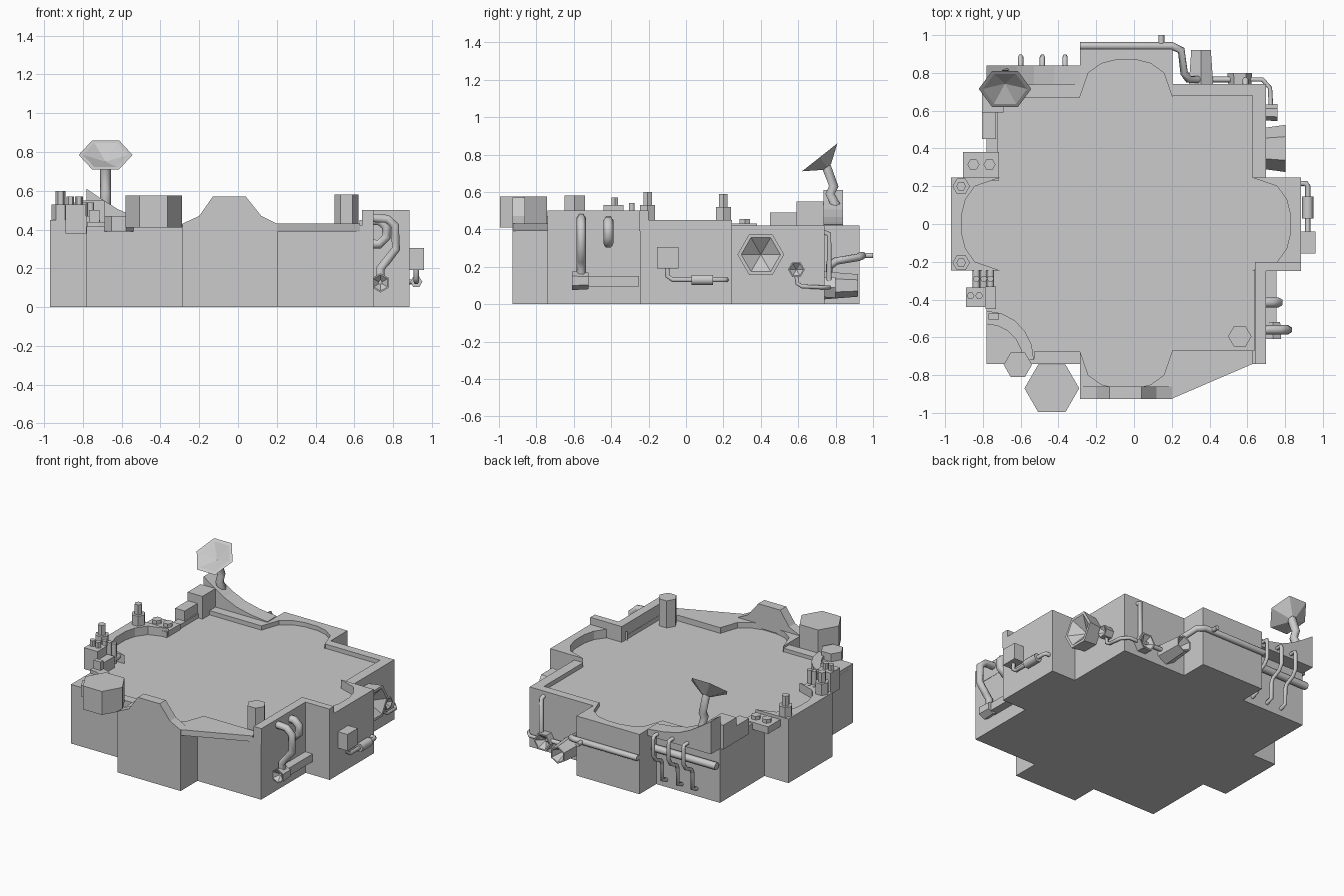
import bpy, bmesh
from math import cos, sin, pi
from mathutils import Vector as V

if "Cube" in bpy.data.objects:
    bpy.data.objects.remove(bpy.data.objects["Cube"])

CX = -0.042  # centre line of the cross-shaped base


def finish(name, bm):
    bmesh.ops.recalc_face_normals(bm, faces=bm.faces)
    me = bpy.data.meshes.new(name)
    bm.to_mesh(me)
    bm.free()
    ob = bpy.data.objects.new(name, me)
    bpy.context.collection.objects.link(ob)
    return ob


def prism(name, pts, a, b, axis='z'):
    """Extrude a 2D outline between a and b along an axis."""
    put = {'z': lambda u, v, w: (u, v, w), 'y': lambda u, v, w: (u, w, v),
           'x': lambda u, v, w: (w, u, v)}[axis]
    bm = bmesh.new()
    lo, hi = ([bm.verts.new(put(u, v, w)) for u, v in pts] for w in (a, b))
    bm.faces.new(lo)
    bm.faces.new(hi)
    n = len(pts)
    for i in range(n):
        j = (i + 1) % n
        bm.faces.new((lo[i], lo[j], hi[j], hi[i]))
    return finish(name, bm)


def box(name, x0, x1, y0, y1, z0, z1):
    return prism(name, [(x0, y0), (x1, y0), (x1, y1), (x0, y1)], z0, z1)


def hexa(cx, cy, r, rot=0):
    return [(cx + r * cos(pi / 3 * i + rot), cy + r * sin(pi / 3 * i + rot)) for i in range(6)]


def cup(name, base, direction, u, r0, r1, depth, dip):
    """Six-sided hollow cup; u points towards one corner."""
    base, d, u = V(base), V(direction).normalized(), V(u)
    w = d.cross(u)
    bm = bmesh.new()
    rings = []
    for r, h in ((r0, 0), (r1, depth), (r1 * .84, depth)):
        rings.append([bm.verts.new(base + d * h + (u * cos(k * pi / 3) + w * sin(k * pi / 3)) * r)
                      for k in range(6)])
    tip = bm.verts.new(base + d * (depth - dip))
    bm.faces.new(rings[0])
    for k in range(6):
        j = (k + 1) % 6
        for p, q in zip(rings, rings[1:]):
            bm.faces.new((p[k], p[j], q[j], q[k]))
        bm.faces.new((rings[2][k], rings[2][j], tip))
    return finish(name, bm)


def tube(name, pts, r):
    cu = bpy.data.curves.new(name, 'CURVE')
    cu.dimensions = '3D'
    cu.bevel_depth, cu.bevel_resolution, cu.use_fill_caps = r, 1, True
    sp = cu.splines.new('POLY')
    sp.points.add(len(pts) - 1)
    for p, co in zip(sp.points, pts):
        p.co = (*co, 1)
    tmp = bpy.data.objects.new(name, cu)
    bpy.context.collection.objects.link(tmp)
    bpy.context.view_layer.update()
    me = bpy.data.meshes.new_from_object(tmp.evaluated_get(bpy.context.evaluated_depsgraph_get()))
    bpy.data.objects.remove(tmp)
    ob = bpy.data.objects.new(name, me)
    bpy.context.collection.objects.link(ob)
    return ob


def turn(p, k):
    """Rotate a point by k quarter turns about the cross centre."""
    for _ in range(k):
        p = (-p[1], p[0])
    return (p[0] + CX, p[1])


# Cross-shaped base with a floor on top
A, C, O = .245, .74, .927
quarter = [(-C, -C), (-A, -C), (-A, -O), (A, -O), (A, -C)]
prism("base", [turn(p, k) for k in range(4) for p in quarter], 0, .39)

# Low walls around the four arms, with rounded inner edges
arm = [(-A, -.67), (-A, -O), (A, -O), (A, -.67), (.20, -.80), (.13, -.85),
       (.05, -.87), (-.05, -.87), (-.13, -.85), (-.20, -.80)]
for k, (side, h) in enumerate([("front", .43), ("right", .45), ("back", .42), ("left", .45)]):
    prism(side + "_arm_wall", [turn(p, k) for p in arm], .39, h)

# Corner walls
corner = [(A, -C), (C, -C), (C, -A), (.68, -A), (.68, -.67), (A, -.67)]
for k, side in enumerate(["front_right", "back_right", "back_left"]):
    prism(side + "_corner_wall", [turn(p, k) for p in corner], .39, .42)
box("tall_right_wall", .64, .70, -.74, -.25, .39, .50)
box("tall_right_return", .64, .885, -.25, -.20, .39, .50)
prism("front_ledge", [(.2, -.925), (.63, -.74), (.63, -.67), (.2, -.67)], .39, .43)
prism("corner_post", hexa(.56, -.595, .062), .39, .58)

# Stepped hump over the front arm
prism("front_hump", [(-.287, .40), (-.287, .43), (-.2, .47), (-.13, .57), (.04, .57),
                     (.12, .47), (.2, .43), (.2, .40)], -.927, -.86, 'y')

# Front left corner: curved bank, hexagonal tanks
arc = [(-.78 + .25 * sin(t * pi / 10), -.72 + .26 * cos(t * pi / 10)) for t in range(6)]
inner = [(-.78 + .19 * sin(t * pi / 10), -.72 + .19 * cos(t * pi / 10)) for t in range(5, -1, -1)]
prism("front_left_slab", arc + [(-.53, -.74), (-.782, -.74)], .38, .415)
prism("curved_bank", arc + inner, .39, .44)
box("front_left_strip", -.53, -.287, -.74, -.675, .38, .415)
prism("large_tank", hexa(-.435, -.87, .145), .41, .575)
prism("small_tank", hexa(-.615, -.745, .075), .39, .47)
box("bank_block", -.77, -.715, -.505, -.475, .42, .50)

# Left front machinery
box("machine_base", -.89, -.785, -.44, -.335, .38, .53)
for i, x in enumerate((-.865, -.82)):
    prism(f"machine_knob_{i}", hexa(x, -.38, .02), .53, .57)
for i, x in enumerate((-.835, -.795, -.76)):
    tube(f"machine_pipe_{i}", [(x, -.24, .43), (x, -.345, .43)], .02)
    tube(f"machine_riser_{i}", [(x, -.29, .40), (x, -.29, .54)], .018)
box("machine_step", -.785, -.73, -.45, -.33, .38, .47)

# Posts and knobs on the left arm
for i, (y, z) in enumerate(((-.205, .53), (.2, .52))):
    prism(f"left_post_base_{i}", hexa(-.915, y, .046), .44, z)
    prism(f"left_post_top_{i}", hexa(-.915, y, .026), z, z + .07)
box("knob_plate", -.905, -.715, .23, .38, .38, .43)
for i, x in enumerate((-.85, -.765)):
    prism(f"plate_knob_{i}", hexa(x, .315, .032), .43, .455)

# Back left corner: stepped blocks, swooping wall, dish
box("low_step", -.805, -.73, .45, .60, .38, .49)
box("high_step", -.805, -.69, .59, .735, .38, .55)
prism("swooping_wall", [(-.782, .38), (-.782, .61), (-.70, .555), (-.62, .505), (-.53, .465),
                        (-.42, .44), (-.287, .425), (-.287, .38)], .735, .84, 'y')
normal = V((0, -.62, .785)).normalized()
tube("dish_stem", [(-.683, .80, .48), (-.683, .80, .53), (-.683, .77, .59), (-.683, .79, .63),
                   (-.683, .745, .75)], .029)
cup("dish", V((-.683, .715, .785)) - normal * .065, normal, (1, 0, 0), .03, .139, .065, .045)

# Back wall pipes
tube("back_pipe", [(-.287, .943, .26), (.2, .943, .26), (.25, .92, .25), (.265, .80, .23),
                   (.29, .765, .2), (.38, .765, .12)], .021)
tube("back_pipe_spout", [(.145, .94, .26), (.145, 1.0, .26)], .016)
tube("back_left_pipe", [(-.782, .775, .27), (-.287, .775, .27)], .026)
for i, x in enumerate((-.60, -.485, -.365)):
    tube(f"wall_pipe_{i}", [(x, .82, .41), (x, .88, .41), (x, .885, .39), (x, .885, .28),
                            (x, .86, .24), (x, .80, .21), (x, .785, .18), (x, .785, .07),
                            (x, .73, .05)], .014)

# Back right exhausts
cup("exhaust_horn", (.355, .73, .10), (0, 1, 0), (0, 0, 1), .075, .06, .19, .12)
cup("exhaust_cup", (.56, .73, .09), (0, 1, 0), (1, 0, 0), .06, .065, .07, .05)
tube("exhaust_link", [(.38, .765, .10), (.55, .765, .10)], .015)
tube("exhaust_riser", [(.59, .73, .385), (.59, .765, .375), (.59, .765, .10)], .016)

# Right back corner: large vent, small vent and its pipe
cup("large_vent", (.695, .40, .265), (1, 0, 0), (0, 1, 0), .11, .125, .108, .08)
cup("small_vent", (.695, .59, .185), (1, 0, 0), (0, .5, .866), .042, .045, .065, .03)
tube("small_vent_pipe", [(.725, .59, .15), (.725, .595, .11), (.725, .62, .095),
                         (.72, .72, .09), (.68, .765, .09), (.60, .765, .09)], .012)

# Right arm: control box with pipe and cylinder
box("control_box", .88, .96, -.155, -.04, .19, .305)
tube("control_pipe", [(.92, -.10, .20), (.92, -.10, .15), (.92, -.07, .13), (.92, .2, .13),
                      (.91, .215, .13), (.88, .215, .13)], .014)
tube("control_cylinder", [(.92, .03, .13), (.92, .145, .13)], .031)

# Right front corner: long tank bar and bent pipes
box("tank_bar", .69, .755, -.55, -.25, .095, .15)
cup("bar_cap", (.735, -.52, .125), (0, -1, 0), (0, 0, 1), .045, .05, .09, .04)
tube("long_bent_pipe", [(.69, -.56, .46), (.77, -.56, .455), (.81, -.56, .42), (.815, -.56, .30),
                        (.765, -.56, .235), (.735, -.56, .20), (.735, -.56, .12)], .025)
tube("short_bent_pipe", [(.69, -.415, .445), (.73, -.415, .445), (.765, -.415, .415),
                         (.765, -.415, .36), (.73, -.415, .325), (.69, -.415, .325)], .027)
